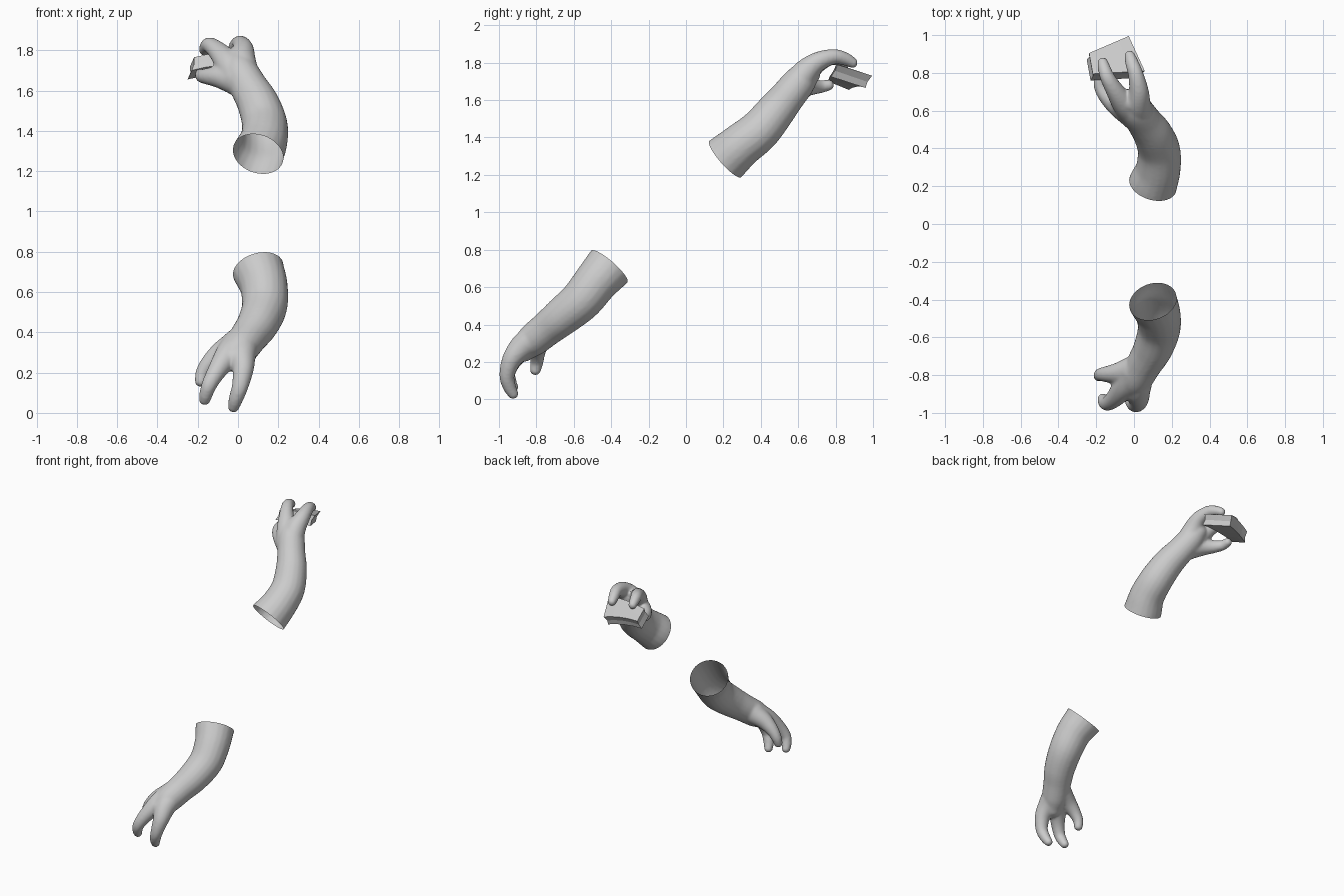
import bpy, bmesh, math
from mathutils import Vector, Matrix

if "Cube" in bpy.data.objects:
    bpy.data.objects.remove(bpy.data.objects["Cube"])

skin = bpy.data.materials.new("plain_grey")
skin.diffuse_color = (0.60, 0.60, 0.60, 1)
skin.use_nodes = True
skin.node_tree.nodes["Principled BSDF"].inputs["Base Color"].default_value = skin.diffuse_color


def spline(pts, steps=6):
    """Smooth curve through (x, y, z, radius) points."""
    p = [Vector(q) for q in pts]
    p = [2 * p[0] - p[1]] + p + [2 * p[-1] - p[-2]]
    out = []
    for i in range(1, len(p) - 2):
        a, b, c, d = p[i - 1:i + 3]
        for s in range(steps):
            t = s / steps
            out.append(0.5 * (2 * b + (c - a) * t + (2 * a - 5 * b + 4 * c - d) * t ** 2
                              + (3 * b - a - 3 * c + d) * t ** 3))
    return out + [p[-2]]


def tube(bm, pts, sides=20):
    """Closed round tube with ball ends."""
    path = spline(pts)
    rings = []
    for i, q in enumerate(path):
        d = (path[min(i + 1, len(path) - 1)] - path[max(i - 1, 0)]).xyz.normalized()
        u = d.cross(Vector((1, 0, 0))).normalized()
        v = d.cross(u)
        rings.append([bm.verts.new(q.xyz + q.w * (u * math.cos(a) + v * math.sin(a)))
                      for a in (2 * math.pi * k / sides for k in range(sides))])
    for r, s in zip(rings, rings[1:]):
        for k in range(sides):
            bm.faces.new((r[k], r[(k + 1) % sides], s[(k + 1) % sides], s[k]))
    bm.faces.new(rings[0][::-1])
    bm.faces.new(rings[-1])
    for q in (path[0], path[-1]):
        bmesh.ops.create_icosphere(bm, subdivisions=3, radius=q.w,
                                   matrix=Matrix.Translation(q.xyz))


# forearm, two fingers and a thumb: x, y, z, radius
FOREARM = [(0.08, -0.35, 0.78, 0.135), (0.10, -0.41, 0.71, 0.130), (0.128, -0.48, 0.63, 0.119),
           (0.132, -0.56, 0.53, 0.113), (0.10, -0.66, 0.445, 0.104), (0.055, -0.74, 0.38, 0.094),
           (0.01, -0.82, 0.315, 0.088), (-0.01, -0.87, 0.27, 0.07)]
DIGITS = [
    [(0.03, -0.78, 0.35, 0.08), (0.02, -0.87, 0.285, 0.07), (0.025, -0.93, 0.215, 0.053),
     (0.01, -0.957, 0.13, 0.041), (-0.01, -0.945, 0.07, 0.036), (-0.022, -0.925, 0.03, 0.029)],
    [(0.0, -0.78, 0.34, 0.08), (-0.05, -0.86, 0.285, 0.066), (-0.10, -0.92, 0.215, 0.049),
     (-0.14, -0.95, 0.145, 0.039), (-0.158, -0.94, 0.095, 0.034), (-0.165, -0.925, 0.066, 0.029)],
    [(0.0, -0.77, 0.345, 0.075), (-0.08, -0.79, 0.30, 0.058), (-0.14, -0.795, 0.25, 0.044),
     (-0.176, -0.797, 0.20, 0.035), (-0.185, -0.805, 0.158, 0.03)]]


def finish(ob):
    ob.data.materials.append(skin)
    bpy.context.collection.objects.link(ob)
    bpy.context.view_layer.objects.active = ob
    ob.select_set(True)


def make_arm():
    bm = bmesh.new()
    tube(bm, FOREARM)
    for d in DIGITS:
        tube(bm, d)
    me = bpy.data.meshes.new("lower_arm")
    bm.to_mesh(me)
    bm.free()
    ob = bpy.data.objects.new("lower_arm", me)
    finish(ob)
    # blend all tubes into one skin
    m = ob.modifiers.new("blend", 'REMESH')
    m.mode = 'VOXEL'
    m.voxel_size = 0.009
    s = ob.modifiers.new("soften", 'SMOOTH')
    s.factor = 0.5
    s.iterations = 6
    bpy.ops.object.modifier_apply(modifier="blend")
    bpy.ops.object.modifier_apply(modifier="soften")
    # slice the arm open at the elbow end
    bm = bmesh.new()
    bm.from_mesh(ob.data)
    bmesh.ops.bisect_plane(bm, geom=bm.verts[:] + bm.edges[:] + bm.faces[:],
                           plane_co=(0.10, -0.41, 0.71), plane_no=(-0.23, 0.64, 0.73),
                           clear_outer=True)
    for f in bm.faces:
        f.smooth = True
    bm.to_mesh(ob.data)
    bm.free()
    return ob


lower = make_arm()

# raised arm: the same arm flipped across a slanted plane
upper = bpy.data.objects.new("upper_arm", lower.data.copy())
bpy.context.collection.objects.link(upper)
upper.data.transform(Matrix(((1, 0, 0, 0), (0, 0, -1, 0.92), (0, -1, 0, 0.875), (0, 0, 0, 1))))
upper.data.flip_normals()

# held slab: four corners with slightly bowed sides
corners = [Vector(c) for c in ((-0.25, 0.87, 1.655), (-0.23, 0.76, 1.70),
                               (0.045, 0.775, 1.725), (-0.04, 0.96, 1.665))]
thick = Vector((0.012, 0.035, 0.065))
bm = bmesh.new()
N = 4
grid = []
for layer in range(3):
    rows = []
    for i in range(N + 1):
        s = i / N
        row = []
        for j in range(N + 1):
            t = j / N
            p = (corners[0].lerp(corners[3], s)).lerp(corners[1].lerp(corners[2], s), t)
            p = p + thick * (layer / 2)
            p.z += 0.05 * s * (1 - s)
            if layer == 1:  # hollow edge
                p += (Vector((-0.12, 0.85, p.z)) - p) * 0.06
            row.append(bm.verts.new(p))
        rows.append(row)
    grid.append(rows)
for rows in (grid[0], grid[2]):
    for i in range(N):
        for j in range(N):
            bm.faces.new((rows[i][j], rows[i + 1][j], rows[i + 1][j + 1], rows[i][j + 1]))
rim = ([(i, 0) for i in range(N)] + [(N, j) for j in range(N)]
       + [(i, N) for i in range(N, 0, -1)] + [(0, j) for j in range(N, 0, -1)])
for a, b in zip(grid, grid[1:]):
    for (i, j), (k, l) in zip(rim, rim[1:] + rim[:1]):
        bm.faces.new((a[i][j], a[k][l], b[k][l], b[i][j]))
for v in [v for v in bm.verts if not v.link_faces]:
    bm.verts.remove(v)
bmesh.ops.recalc_face_normals(bm, faces=bm.faces[:])
me = bpy.data.meshes.new("held_slab")
bm.to_mesh(me)
bm.free()
finish(bpy.data.objects.new("held_slab", me))
